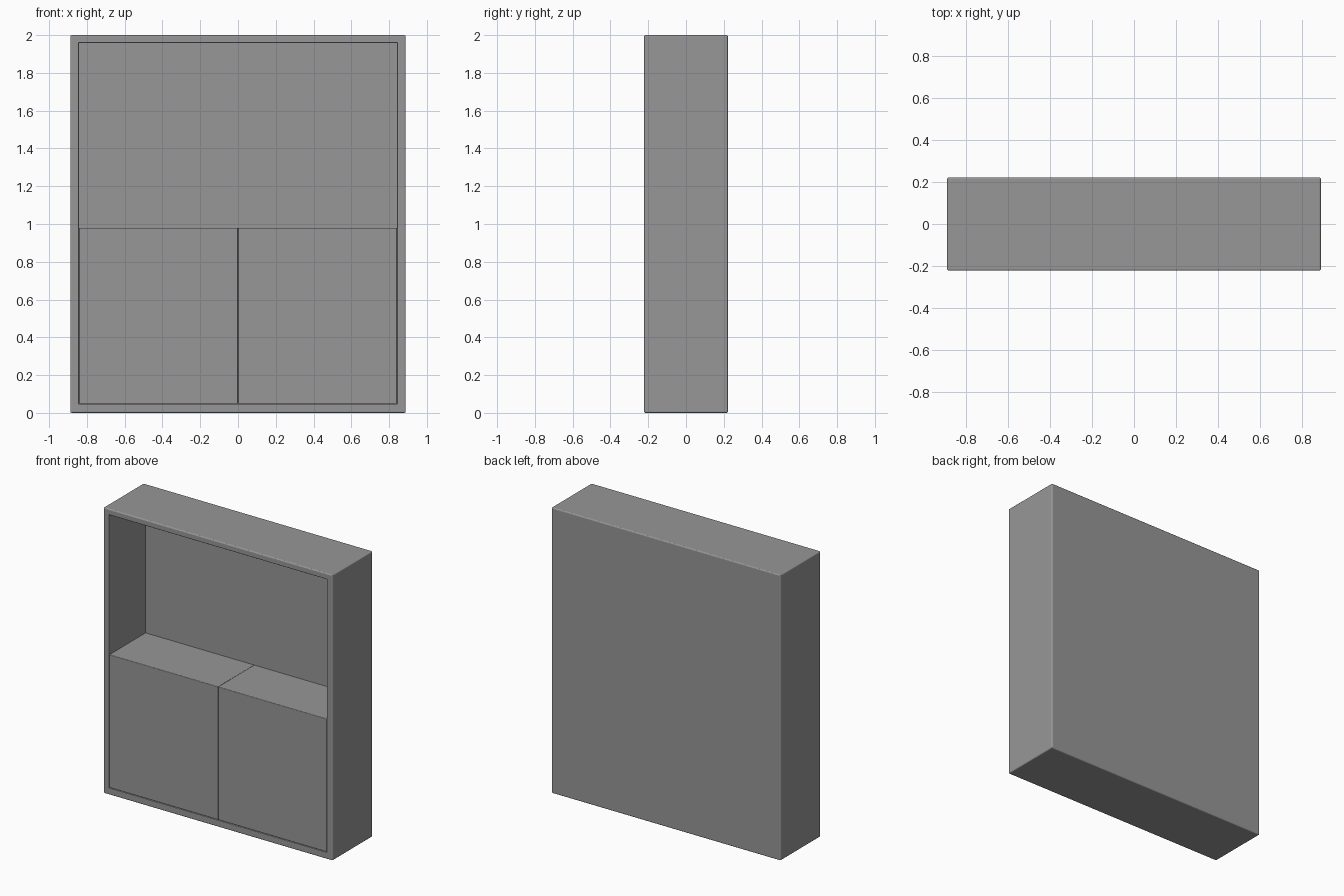
import bpy, bmesh
from mathutils import Vector

if "Cube" in bpy.data.objects:
    bpy.data.objects.remove(bpy.data.objects["Cube"])

W, D, H = 0.888, 0.222, 2.0            # half width, half depth, height
IN_X, IN_BOTTOM, IN_TOP = 0.843, 0.048, 1.959   # opening
BACK_Y = 0.18                          # front of the back panel
CAB_TOP = 0.98

grey = bpy.data.materials.new("dark_grey")
grey.diffuse_color = (0.31, 0.31, 0.31, 1)
grey.use_nodes = True
grey.node_tree.nodes["Principled BSDF"].inputs["Base Color"].default_value = grey.diffuse_color


def make_object(name, bm):
    bmesh.ops.recalc_face_normals(bm, faces=bm.faces)
    mesh = bpy.data.meshes.new(name)
    bm.to_mesh(mesh)
    bm.free()
    mesh.materials.append(grey)
    obj = bpy.data.objects.new(name, mesh)
    bpy.context.collection.objects.link(obj)


def box(lo, hi):
    bm = bmesh.new()
    bmesh.ops.create_cube(bm, size=1)
    for v in bm.verts:
        v.co = Vector([lo[i] if v.co[i] < 0 else hi[i] for i in range(3)])
    bm.normal_update()
    return bm


def bevel(bm, edges, size):
    bmesh.ops.bevel(bm, geom=edges, offset=size, segments=3,
                    profile=0.5, affect='EDGES')


# Outer case: box whose front is inset and pushed back to form the recess
bm = box((-W, -D, 0), (W, D, H))
outer = list(bm.edges)
front = min(bm.faces, key=lambda f: f.calc_center_median().y)
bmesh.ops.inset_individual(bm, faces=[front], thickness=0.03)
for v in front.verts:
    v.co.x = IN_X if v.co.x > 0 else -IN_X
    v.co.z = IN_TOP if v.co.z > H / 2 else IN_BOTTOM
rim = list(front.edges)
push = bmesh.ops.extrude_discrete_faces(bm, faces=[front])
for v in push['faces'][0].verts:
    v.co.y = BACK_Y
# Soften the outer edges, then the rim of the opening
bm.normal_update()
rim = [e for e in bm.edges if all(abs(v.co.y + D) < 1e-5
                                  and abs(v.co.x) < IN_X + 1e-4 for v in e.verts)]
outer = [e for e in bm.edges if all(abs(abs(v.co.x) - W) < 1e-5 for v in e.verts)]
bevel(bm, outer, 0.008)
rim = [e for e in bm.edges if all(abs(v.co.y + D) < 1e-5
                                  and abs(abs(v.co.x) - IN_X) < 1e-4 for v in e.verts)]
bevel(bm, rim, 0.003)
make_object("case", bm)

# Pair of lower cabinets, side by side with a fine seam
for side, name in ((-1, "left_cabinet"), (1, "right_cabinet")):
    xs = sorted((side * 0.001, side * (IN_X - 0.001)))
    bm = box((xs[0], -D + 0.002, IN_BOTTOM + 0.001), (xs[1], BACK_Y, CAB_TOP))
    bevel(bm, [e for e in bm.edges if all(v.co.y < 0 for v in e.verts)], 0.004)
    make_object(name, bm)
